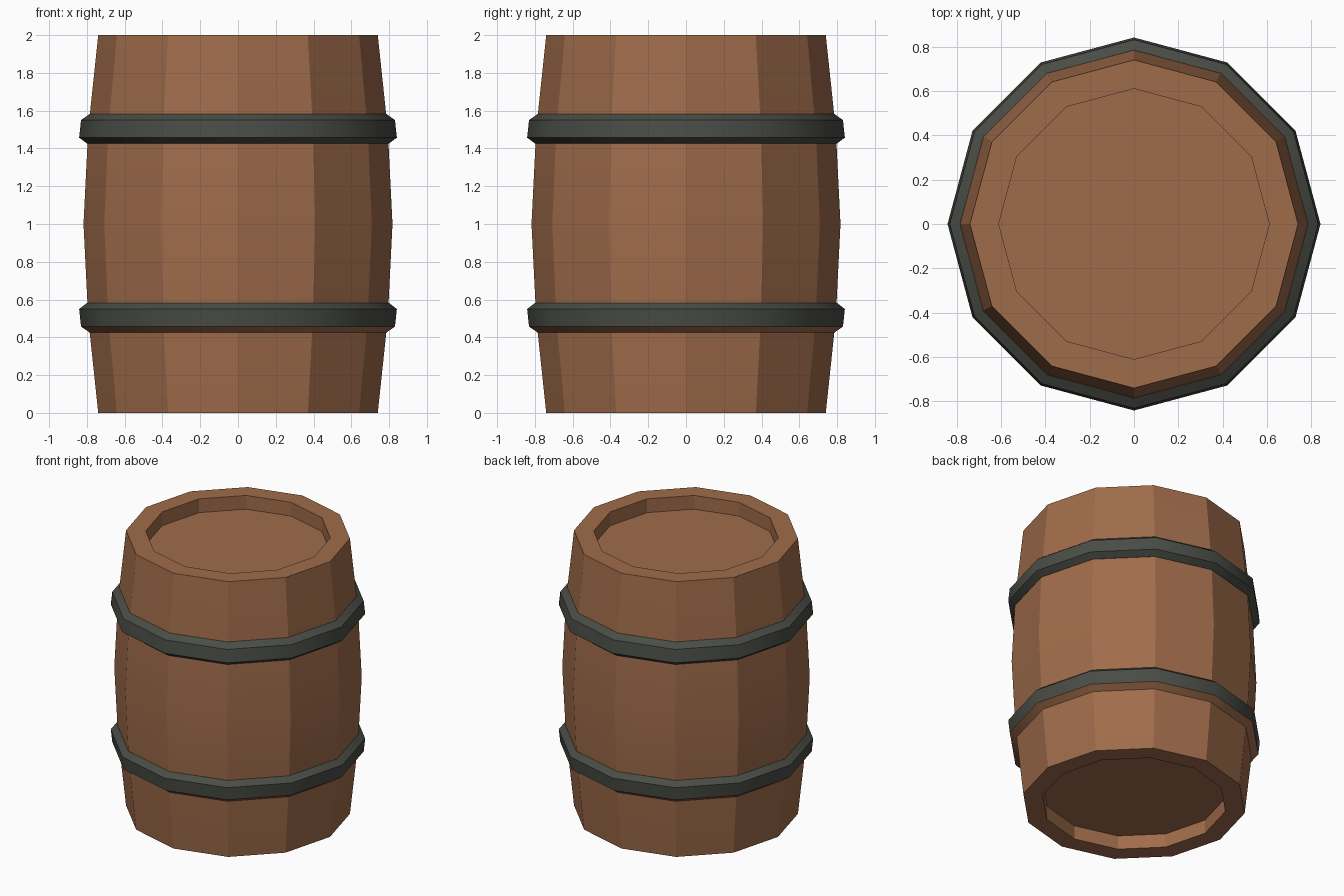
import bpy, bmesh, math

if "Cube" in bpy.data.objects:
    bpy.data.objects.remove(bpy.data.objects["Cube"])

SIDES = 12


def material(name, rgb):
    m = bpy.data.materials.new(name)
    m.diffuse_color = (*rgb, 1)
    m.use_nodes = True
    m.node_tree.nodes["Principled BSDF"].inputs["Base Color"].default_value = m.diffuse_color
    return m


wood = material("brown wood", (0.352, 0.150, 0.070))
iron = material("dark iron", (0.068, 0.074, 0.061))


def lathe(name, profile, mats, closed=False, capped=False, smooth=20):
    """Spin an (r, z) profile, listed bottom to top on the outside, round z."""
    bm = bmesh.new()
    rings = [[bm.verts.new((r * math.cos(a), r * math.sin(a), z))
              for a in (2 * math.pi * i / SIDES for i in range(SIDES))]
             for r, z in profile]
    pairs = list(zip(rings, rings[1:]))
    if closed:
        pairs.append((rings[-1], rings[0]))
    for lo, hi in pairs:
        for i in range(SIDES):
            j = (i + 1) % SIDES
            bm.faces.new((lo[i], lo[j], hi[j], hi[i]))
    if capped:
        bm.faces.new(rings[0][::-1])
        bm.faces.new(rings[-1])
    bmesh.ops.recalc_face_normals(bm, faces=bm.faces)
    me = bpy.data.meshes.new(name)
    bm.to_mesh(me)
    bm.free()
    for m in mats:
        me.materials.append(m)
    ob = bpy.data.objects.new(name, me)
    bpy.context.collection.objects.link(ob)
    bpy.ops.object.select_all(action='DESELECT')
    ob.select_set(True)
    bpy.context.view_layer.objects.active = ob
    bpy.ops.object.shade_smooth_by_angle(angle=math.radians(smooth))
    return ob


# Bulging staves with a recessed head at both ends
lathe("barrel_body",
      [(0.61, 0.10), (0.61, 0), (0.74, 0), (0.793, 0.5), (0.818, 1),
       (0.793, 1.5), (0.74, 2), (0.61, 2), (0.61, 1.90)],
      [wood], capped=True)

# Bevelled hoops, the lower one a mirror of the upper one
upper = [(0.76, 1.425), (0.798, 1.425), (0.841, 1.457),
         (0.831, 1.55), (0.785, 1.583), (0.76, 1.583)]
lower = [(r, z - 1) for r, z in
         [(0.76, 1.425), (0.785, 1.425), (0.831, 1.457),
          (0.841, 1.55), (0.798, 1.583), (0.76, 1.583)]]
lathe("upper_hoop", upper, [iron], closed=True, smooth=35)
hoop = lathe("lower_hoop", lower, [iron, wood], closed=True, smooth=35)

# The underside of the lower hoop is wood coloured
for p in hoop.data.polygons:
    if p.center.z < 0.45:
        p.material_index = 1
